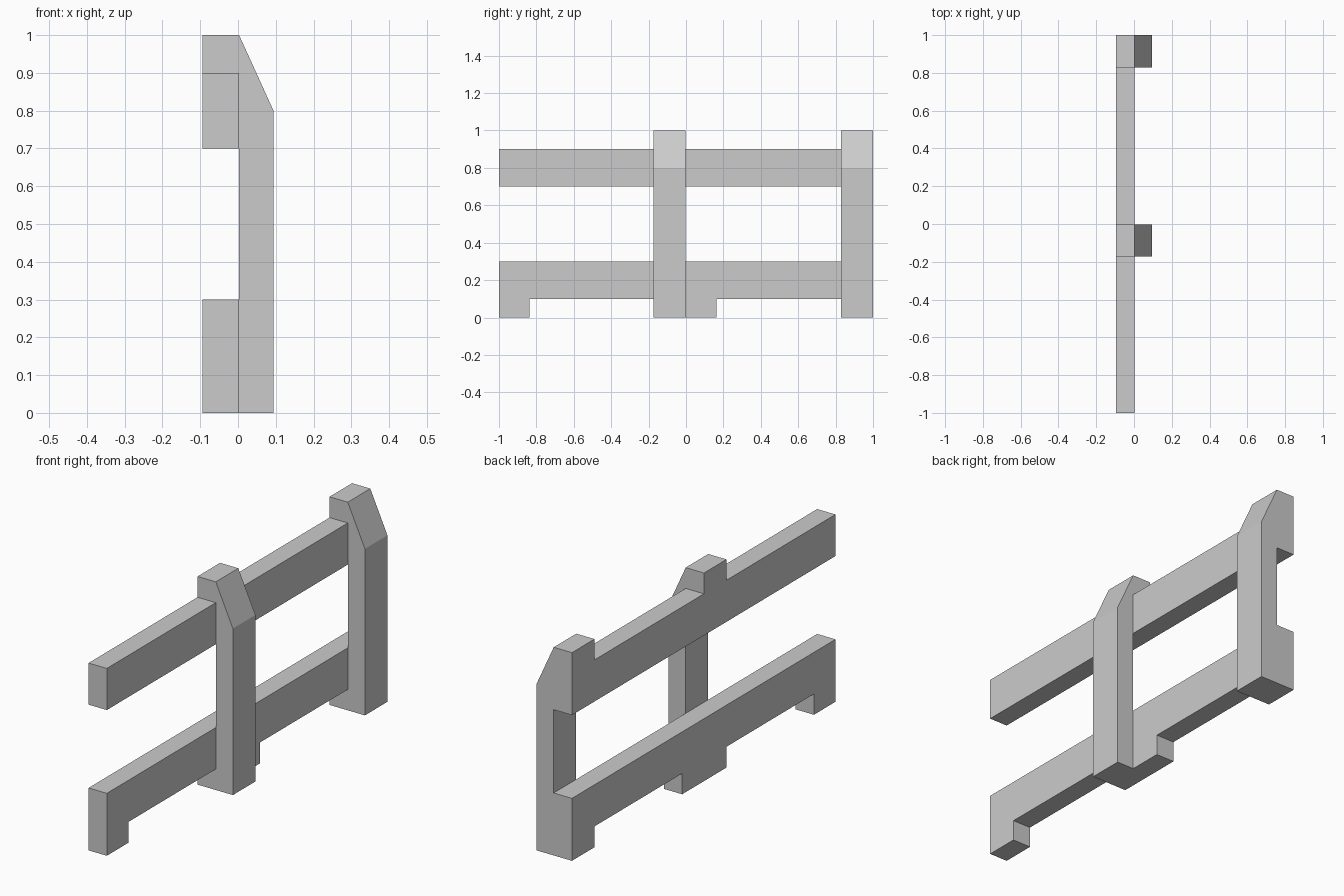
import bpy, bmesh

if "Cube" in bpy.data.objects:
    bpy.data.objects.remove(bpy.data.objects["Cube"])

X0, XM, X1 = -0.094, 0.003, 0.094      # rail back, rail/post joint, post front
POSTS = [(-0.173, -0.002), (0.829, 1.0)]


def extrude(name, profile, place, a, b):
    """Solid from a 2D outline; place(p, q, t) maps outline + depth to xyz."""
    bm = bmesh.new()
    base = bm.faces.new([bm.verts.new(place(p, q, a)) for p, q in profile])
    ext = bmesh.ops.extrude_face_region(bm, geom=[base], use_keep_orig=True)
    moved = [v for v in ext["geom"] if isinstance(v, bmesh.types.BMVert)]
    for v in moved:
        v.co += place_vec(place, b - a)
    bmesh.ops.recalc_face_normals(bm, faces=bm.faces)
    mesh = bpy.data.meshes.new(name)
    bm.to_mesh(mesh)
    bm.free()
    obj = bpy.data.objects.new(name, mesh)
    bpy.context.collection.objects.link(obj)
    return obj


def place_vec(place, d):
    from mathutils import Vector
    return Vector(place(0, 0, d))


def along_x(p, q, t):
    return (t, p, q)


def along_y(p, q, t):
    return (p, t, q)


(m0, m1), (e0, e1) = POSTS

# Upper rail with raised blocks behind the posts
upper = [(-1, 0.7), (e1, 0.7), (e1, 1), (e0, 1), (e0, 0.9),
         (m1, 0.9), (m1, 1), (m0, 1), (m0, 0.9), (-1, 0.9)]
extrude("upper_rail", upper, along_x, X0, XM)

# Lower rail with feet at the start, middle and end
lower = [(-1, 0), (-0.837, 0), (-0.837, 0.1), (m0, 0.1), (m0, 0),
         (0.163, 0), (0.163, 0.1), (e0, 0.1), (e0, 0), (e1, 0),
         (e1, 0.3), (-1, 0.3)]
extrude("lower_rail", lower, along_x, X0, XM)

# Posts with a sloped top on the outer side
post = [(XM, 0), (X1, 0), (X1, 0.8), (XM, 1)]
for name, (a, b) in zip(("middle_post", "end_post"), POSTS):
    extrude(name, post, along_y, a, b)
